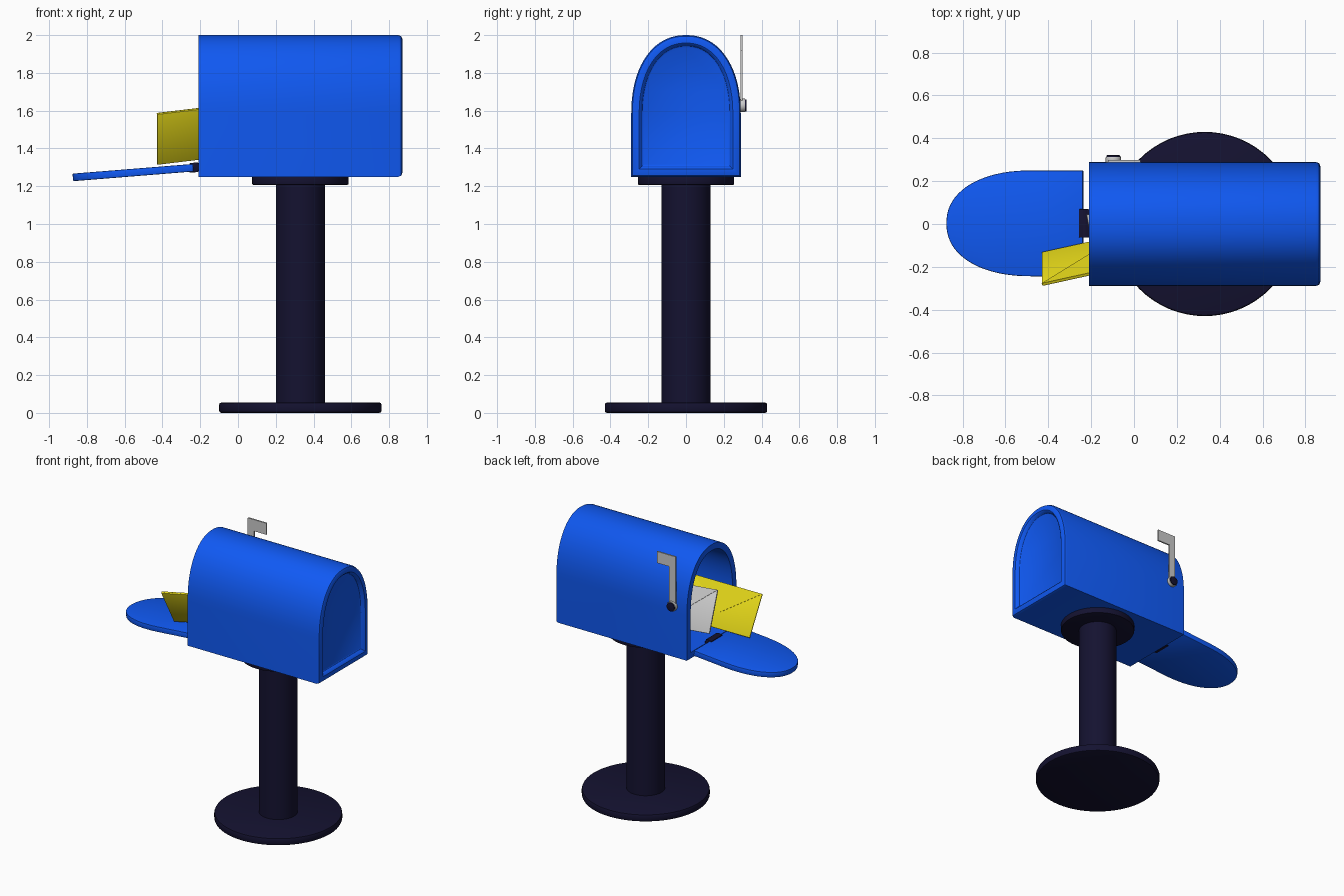
import bpy, bmesh, math
from mathutils import Vector, Matrix

if "Cube" in bpy.data.objects:
    bpy.data.objects.remove(bpy.data.objects["Cube"])


def material(name, rgb):
    m = bpy.data.materials.new(name)
    m.diffuse_color = (*rgb, 1)
    m.use_nodes = True
    m.node_tree.nodes["Principled BSDF"].inputs["Base Color"].default_value = m.diffuse_color
    return m


BLUE = material("blue_paint", (0.005, 0.10, 0.90))
DARK = material("dark_metal", (0.007, 0.006, 0.03))
YELLOW = material("yellow_paper", (0.80, 0.70, 0.01))


def finish(bm, name, mat=None, bevel=0.0, segments=2):
    bmesh.ops.recalc_face_normals(bm, faces=bm.faces)
    if bevel:
        edges = [e for e in bm.edges if e.calc_face_angle(0) > math.radians(50)]
        bmesh.ops.bevel(bm, geom=edges, offset=bevel, segments=segments,
                        affect='EDGES', profile=0.5, clamp_overlap=True)
    me = bpy.data.meshes.new(name)
    bm.to_mesh(me)
    bm.free()
    ob = bpy.data.objects.new(name, me)
    bpy.context.collection.objects.link(ob)
    if mat:
        me.materials.append(mat)
    bpy.ops.object.select_all(action='DESELECT')
    ob.select_set(True)
    bpy.context.view_layer.objects.active = ob
    bpy.ops.object.shade_smooth_by_angle(angle=math.radians(35))
    return ob


def prism(name, points, depth, mat=None, bevel=0.0):
    """Polygon of 3D points extruded by the vector depth."""
    bm = bmesh.new()
    low = [bm.verts.new(p) for p in points]
    high = [bm.verts.new(Vector(p) + Vector(depth)) for p in points]
    bm.faces.new(low)
    bm.faces.new(high)
    bridge(bm, low, high)
    return finish(bm, name, mat, bevel)


def bridge(bm, a, b):
    for i in range(len(a)):
        j = (i + 1) % len(a)
        bm.faces.new((a[i], a[j], b[j], b[i]))


def cylinder(name, centre, radius, length, mat=None, axis='Z', bevel=0.0, sides=64):
    bm = bmesh.new()
    rot = Matrix.Rotation(math.pi / 2, 4, 'X') if axis == 'Y' else Matrix()
    bmesh.ops.create_cone(bm, cap_ends=True, segments=sides, radius1=radius,
                          radius2=radius, depth=length,
                          matrix=Matrix.Translation(centre) @ rot)
    return finish(bm, name, mat, bevel)


def arch(half_width, straight, rise, steps=40, power=2.2):
    """Flat-bottomed arch outline, starting at its lower right corner."""
    pts = [(half_width, 0)]
    for i in range(steps + 1):
        a = math.pi * i / steps
        c, s = math.cos(a), max(math.sin(a), 0)
        pts.append((half_width * math.copysign(abs(c) ** (2 / power), c),
                    straight + rise * s ** (2 / power)))
    return pts + [(-half_width, 0)]


# Stand
cylinder("base_plate", (0.33, 0, 0.0275), 0.43, 0.055, DARK, bevel=0.012)
cylinder("post", (0.33, 0, 0.63), 0.13, 1.16, DARK)
cylinder("top_flange", (0.33, 0, 1.23), 0.255, 0.045, DARK, bevel=0.005)

# Hollow body, lofted from the inner back wall, round the front rim, to the rear panel
bm = bmesh.new()
rings = []
for x, inset in [(0.82, 0.045), (-0.21, 0.045), (-0.21, 0.0), (0.848, 0.0),
                 (0.864, 0.006), (0.87, 0.02), (0.87, 0.042), (0.864, 0.05),
                 (0.845, 0.058), (0.84, 0.066)]:
    outline = arch(0.29 - inset, 0.33 - inset, 0.42 - inset)
    rings.append([bm.verts.new((x, y, 1.25 + inset + z)) for y, z in outline])
for a, b in zip(rings, rings[1:]):
    bridge(bm, a, b)
bm.faces.new(rings[0])
bm.faces.new(rings[-1])
finish(bm, "mailbox_body", BLUE)

# Open door, tilted slightly down
tilt = math.radians(4.6)
along = Vector((-math.cos(tilt), 0, -math.sin(tilt)))
up = Vector((-math.sin(tilt), 0, math.cos(tilt)))
start = Vector((-0.235, 0.003, 1.278))
prism("door", [start + Vector((0, y, 0)) + along * d for y, d in arch(0.247, 0.24, 0.40)],
      up * 0.04, BLUE, 0.005)

# Hinge
cylinder("hinge_pin", (-0.228, 0.003, 1.302), 0.024, 0.13, DARK, 'Y', sides=24)
prism("hinge_leaf", [(-0.257, y, z) for y, z in
                     ((-0.063, 1.272), (0.069, 1.272), (0.069, 1.322), (-0.063, 1.322))],
      (0.047, 0, 0.003), DARK, 0.003)

# Signal flag on the side
prism("flag", [(x, 0.288, z) for x, z in
               ((-0.122, 1.63), (-0.07, 1.63), (-0.07, 1.915), (0.03, 1.915),
                (0.03, 2.0), (-0.122, 2.0))], (0, 0.011, 0))
cylinder("flag_pivot", (-0.096, 0.30, 1.628), 0.036, 0.026, None, 'Y', 0.003, 32)
cylinder("flag_pivot_cap", (-0.096, 0.315, 1.628), 0.032, 0.012, DARK, 'Y', 0.003, 32)


# Letters: a thin sheet with a raised triangular flap
def letter(name, corner, u, v, width, height, mat=None):
    corner = Vector(corner)
    u, v = Vector(u).normalized(), Vector(v).normalized()
    n = v.cross(u).normalized()

    def at(a, b, c=0.0):
        return corner + u * a * width + v * b * height + n * c

    prism(name, [at(0, 0), at(1, 0), at(1, 1), at(0, 1)], n * -0.012, mat, 0.003)
    prism(name + "_flap", [at(0, 1, -0.002), at(0.5, 0.36, -0.002), at(1, 1, -0.002)],
          n * 0.006, mat)


letter("yellow_letter", (-0.43, -0.13, 1.318), (1, 0.22, 0.12), (0, -0.15, 0.268),
       0.50, 0.307, YELLOW)
letter("white_letter", (-0.222, 0.045, 1.36), (1, 0.1, -0.05), (0.028, -0.14, 0.27),
       0.50, 0.30)
